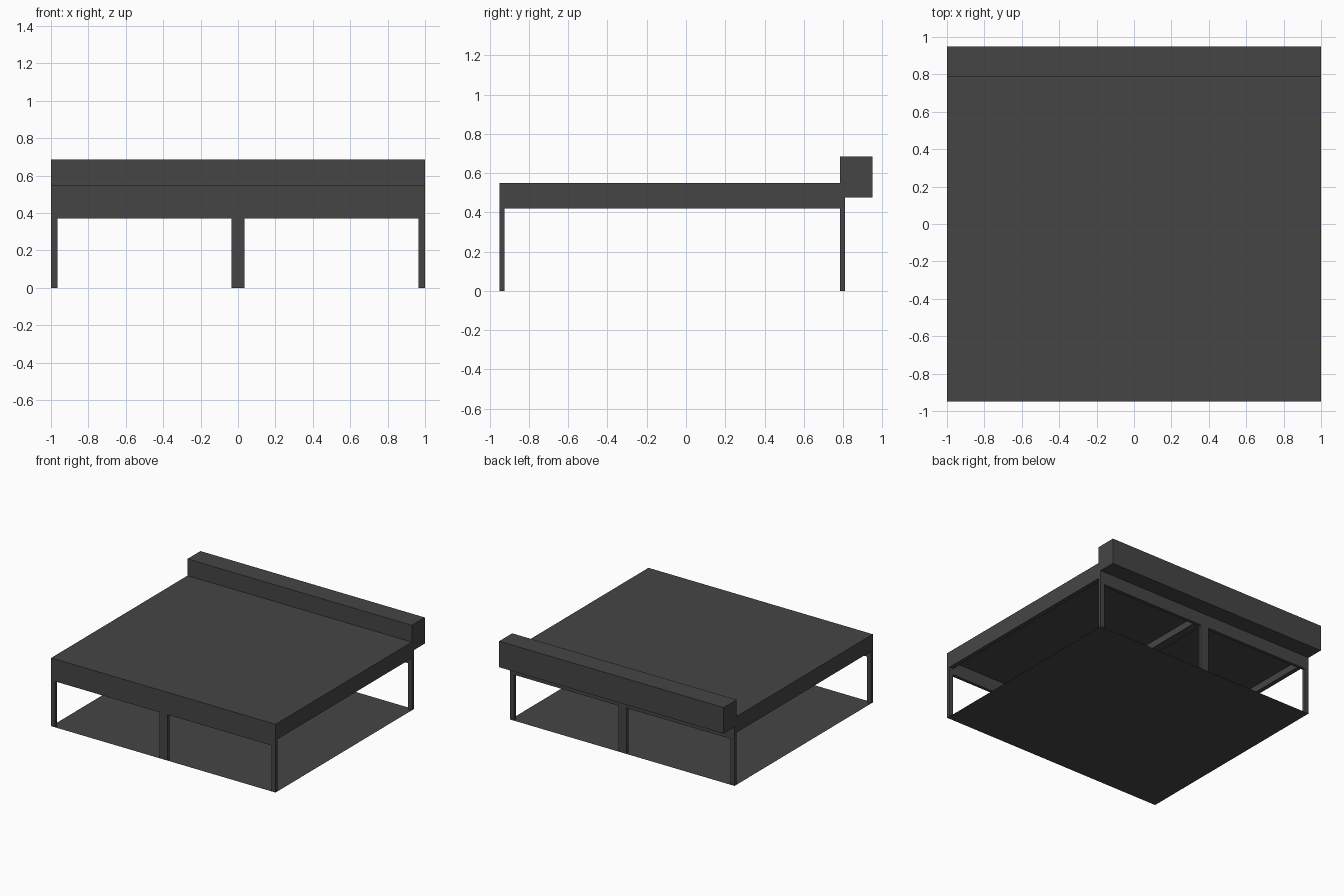
import bpy

if "Cube" in bpy.data.objects:
    bpy.data.objects.remove(bpy.data.objects["Cube"])

dark = bpy.data.materials.new("dark_grey")
dark.diffuse_color = (0.06, 0.06, 0.06, 1)
dark.use_nodes = True
dark.node_tree.nodes["Principled BSDF"].inputs["Base Color"].default_value = dark.diffuse_color


def box(name, x0, x1, y0, y1, z0, z1):
    bpy.ops.mesh.primitive_cube_add(size=1, location=((x0 + x1) / 2, (y0 + y1) / 2, (z0 + z1) / 2))
    ob = bpy.context.object
    ob.name = name
    ob.scale = (x1 - x0, y1 - y0, z1 - z0)
    bpy.ops.object.transform_apply(location=False, rotation=False, scale=True)
    ob.data.materials.append(dark)
    return ob


FRONT, BACK, T, W = -0.95, 0.81, 0.025, 0.035
TOP, CEIL, SIDE, BEAM = 0.55, 0.475, 0.42, 0.37
columns = {"left": (-1, -1 + W), "middle": (-W, W), "right": (1 - W, 1)}

# Roof slab and raised sign-like band along the back
box("roof_slab", -1, 1, FRONT, BACK - T, CEIL, TOP)
box("rear_parapet", -1, 1, BACK - T, 0.95, CEIL, 0.685)

# Front and back frames: cross beam plus three posts
for row, y in (("front", FRONT), ("back", BACK - T)):
    box(row + "_beam", -1, 1, y, y + T, BEAM, CEIL)
    for side, (x0, x1) in columns.items():
        box(f"{row}_{side}_post", x0, x1, y, y + T, 0, BEAM)

# Ribs under the roof running front to back
for side, (x0, x1) in columns.items():
    box(side + "_rib", x0, x1, FRONT + T, BACK - T, SIDE, CEIL)

# Thin floor sheet
bpy.ops.mesh.primitive_plane_add(size=1, location=(0, (FRONT + BACK) / 2, 0))
floor = bpy.context.object
floor.name = "floor"
floor.scale = (2, BACK - FRONT, 1)
bpy.ops.object.transform_apply(location=False, rotation=False, scale=True)
floor.data.materials.append(dark)
